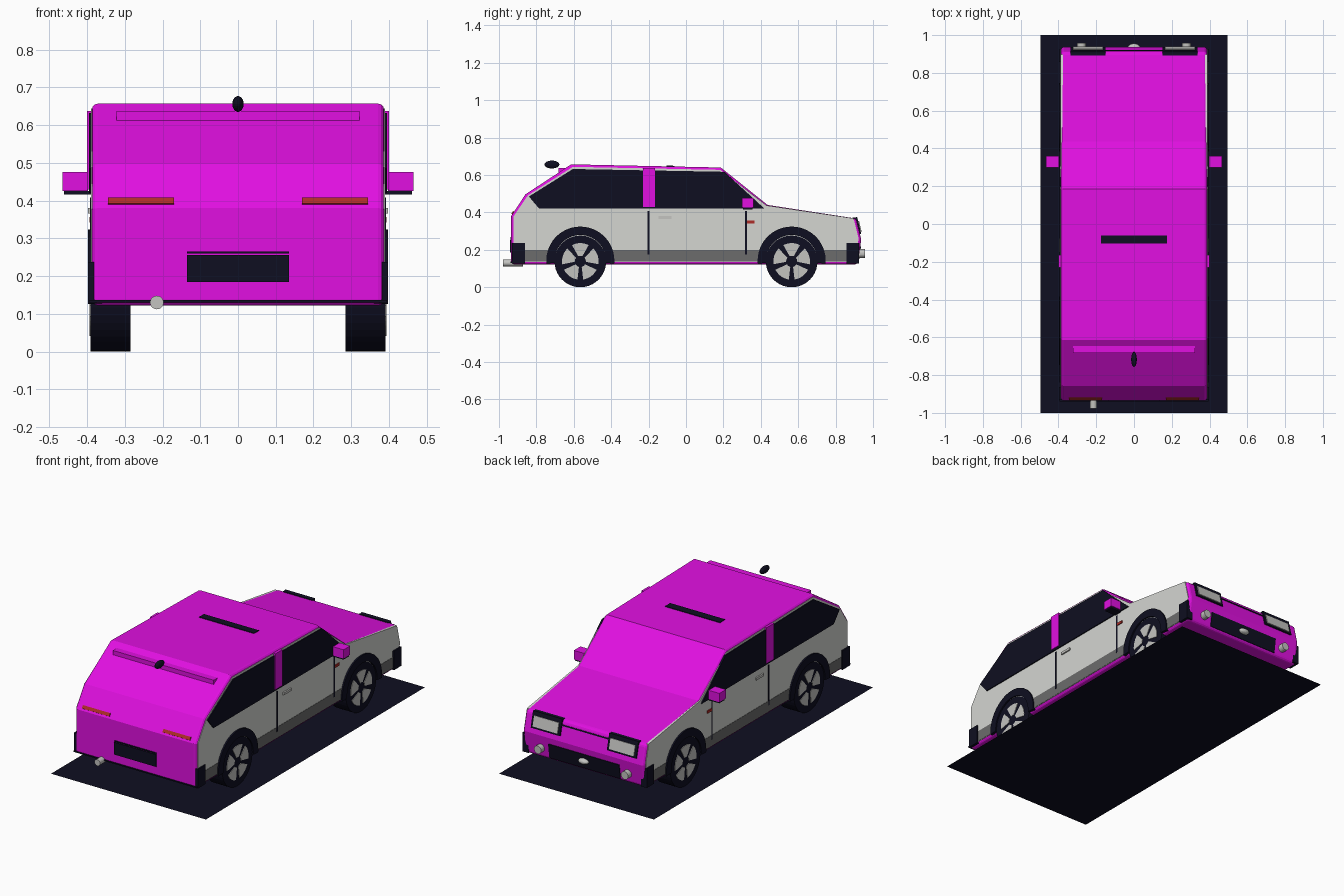
import bpy, bmesh, math
from mathutils import Matrix, Vector

if "Cube" in bpy.data.objects:
    bpy.data.objects.remove(bpy.data.objects["Cube"])


def material(name, rgb):
    m = bpy.data.materials.new(name)
    m.diffuse_color = (*rgb, 1)
    m.use_nodes = True
    m.node_tree.nodes["Principled BSDF"].inputs["Base Color"].default_value = m.diffuse_color
    return m


MAGENTA = material("magenta paint", (0.75, 0.005, 0.75))
NAVY = material("dark navy", (0.0045, 0.0045, 0.015))
WHITE = material("off white panel", (0.66, 0.67, 0.64))
GREY = material("sill grey", (0.15, 0.15, 0.15))
SILVER = material("silver", (0.55, 0.55, 0.53))
RED = material("lamp red", (0.42, 0.025, 0.02))


def finish(name, bm, mat, mirror=False, bevel=0):
    bmesh.ops.recalc_face_normals(bm, faces=bm.faces)
    me = bpy.data.meshes.new(name)
    bm.to_mesh(me)
    bm.free()
    me.materials.append(mat)
    ob = bpy.data.objects.new(name, me)
    bpy.context.collection.objects.link(ob)
    if mirror:
        ob.modifiers.new("Mirror", 'MIRROR')
    if bevel:
        b = ob.modifiers.new("Bevel", 'BEVEL')
        b.width, b.segments, b.limit_method = bevel, 3, 'ANGLE'
        b.angle_limit = math.radians(60)
    return ob


def prism_into(bm, pts, x0, x1):
    """Extrude a (y, z) outline along x."""
    f = bm.faces.new([bm.verts.new((x0, y, z)) for y, z in pts])
    r = bmesh.ops.extrude_face_region(bm, geom=[f])
    bmesh.ops.translate(bm, vec=(x1 - x0, 0, 0),
                        verts=[v for v in r["geom"] if isinstance(v, bmesh.types.BMVert)])


def prism(name, pts, x0, x1, mat, mirror=False, bevel=0):
    bm = bmesh.new()
    prism_into(bm, pts, x0, x1)
    return finish(name, bm, mat, mirror, bevel)


def box(name, x, y, z, mat, mirror=False, bevel=0):
    pts = [(y[0], z[0]), (y[1], z[0]), (y[1], z[1]), (y[0], z[1])]
    return prism(name, pts, x[0], x[1], mat, mirror, bevel)


def plate_on(name, a, b, t0, t1, x, mat, mirror=False, thick=0.008):
    """Thin plate lying on the body edge a-b, between fractions t0 and t1."""
    a, b = Vector(a), Vector(b)
    d = (b - a).normalized()
    n = Vector((-d.y, d.x)) * thick
    p, q = a.lerp(b, t0), a.lerp(b, t1)
    return prism(name, [p - n / 2, q - n / 2, q + n / 2, p + n / 2], *x, mat, mirror)


def cylinder(name, centre, r, depth, axis, mat, mirror=False, segs=40):
    bm = bmesh.new()
    rot = Matrix.Rotation(math.pi / 2, 4, 'Y' if axis == 'x' else 'X')
    bmesh.ops.create_cone(bm, cap_ends=True, segments=segs, radius1=r, radius2=r,
                          depth=depth, matrix=Matrix.Translation(centre) @ rot)
    return finish(name, bm, mat, mirror)


def ellipsoid(name, centre, radii, mat, mirror=False):
    bm = bmesh.new()
    bmesh.ops.create_uvsphere(bm, u_segments=20, v_segments=12, radius=1,
                              matrix=Matrix.Translation(centre) @ Matrix.Diagonal((*radii, 1)))
    return finish(name, bm, mat, mirror)


def arc(cy, cz, r, a0, a1, n):
    return [(cy + r * math.cos(math.radians(a0 + (a1 - a0) * i / n)),
             cz + r * math.sin(math.radians(a0 + (a1 - a0) * i / n))) for i in range(n + 1)]


# Ground base sheet
bm = bmesh.new()
bm.faces.new([bm.verts.new(p) for p in
              ((-.495, -1, 0), (.495, -1, 0), (.495, 1, 0), (-.495, 1, 0))])
finish("base_sheet", bm, NAVY)

# Body shell and side panels
body = [(-.935, .122), (-.935, .38), (-.858, .497), (-.614, .657), (.186, .64),
        (.436, .44), (.91, .367), (.937, .255), (.918, .122)]
prism("body_shell", body, -.387, .387, MAGENTA, bevel=.016)
panel = [(y * .985, .39 + (z - .39) * .95) for y, z in body]
prism("side_panel", panel, .375, .389, WHITE, True)
box("lower_sill", (.38, .3905), (-.86, .86), (.137, .2), GREY, True)

# Side glass, pillar and door details
prism("side_window", [(-.84, .485), (-.605, .632), (.205, .617), (.42, .42), (-.785, .42)],
      .386, .395, NAVY, True)
box("door_pillar", (.38, .4), (-.23, -.165), (.43, .638), MAGENTA, True)
for i, y in enumerate((-.2, .32)):
    box(f"door_gap_{i}", (.385, .3915), (y - .005, y + .005), (.175, .408), NAVY, True)
box("door_handle", (.385, .397), (-.147, -.077), (.366, .38), SILVER, True)
box("side_marker", (.385, .394), (.325, .365), (.342, .357), RED, True)

# Mirrors
box("wing_mirror", (.397, .465), (.3, .36), (.425, .476), MAGENTA, True)
box("mirror_arm", (.385, .461), (.305, .355), (.416, .426), NAVY, True)

# Wheels, rims and arches
for label, cy in (("rear", -.565), ("front", .565)):
    cylinder(f"{label}_tyre", (.338, cy, .138), .138, .106, 'x', NAVY, True)
    bm = bmesh.new()
    for k in range(5):
        a = 90 + 72 * k
        prism_into(bm, arc(cy, .138, .098, a - 27, a + 27, 6)
                   + arc(cy, .138, .03, a + 22, a - 22, 2), .388, .394)
    finish(f"{label}_rim_spokes", bm, SILVER, True)
    prism(f"{label}_wheel_arch", arc(cy, .142, .182, -5, 185, 28)
          + arc(cy, .142, .137, 185, -5, 28), .375, .398, NAVY, True)

# Bumper corners
for label, y in (("rear", (-.931, -.862)), ("front", (.857, .925))):
    box(f"{label}_bumper_corner", (.36, .397), y, (.127, .237), NAVY, True)
box("rear_bumper_strip", (-.395, .395), (-.939, -.9), (.13, .137), NAVY)

# Tail details
box("rear_plate", (-.135, .135), (-.941, -.933), (.185, .256), NAVY)
box("rear_plate_trim", (-.135, .135), (-.941, -.933), (.26, .265), NAVY)
plate_on("tail_light", body[1], body[2], .08, .21, (.17, .345), RED, True, .012)
box("rear_spoiler", (-.322, .322), (-.682, -.645), (.612, .637), MAGENTA)
cylinder("exhaust_pipe", (-.215, -.925, .13), .018, .106, 'y', SILVER, segs=20)

# Roof details
plate_on("roof_strip", body[3], body[4], .637, .692, (-.175, .175), NAVY)
ellipsoid("roof_antenna", (0, -.717, .656), (.015, .04, .021), NAVY)

# Nose details, set on the sloped nose face
nose_a, nose_b = body[6], body[7]
plate_on("headlight_housing", nose_a, nose_b, -.06, .75, (.15, .337), NAVY, True, .014)
plate_on("headlight_top", body[5], nose_a, .96, 1.0, (.15, .337), NAVY, True)
plate_on("headlight", nose_a, nose_b, .14, .66, (.165, .323), SILVER, True, .024)
plate_on("hood_gap", nose_a, nose_b, .2, .26, (-.15, .15), NAVY)
plate_on("grille", body[7], body[8], .27, .9, (-.227, .227), NAVY)
cylinder("fog_light", (.278, .94, .18), .023, .036, 'y', SILVER, True, 20)
ellipsoid("grille_stud", (0, .935, .18), (.032, .02, .016), SILVER)
